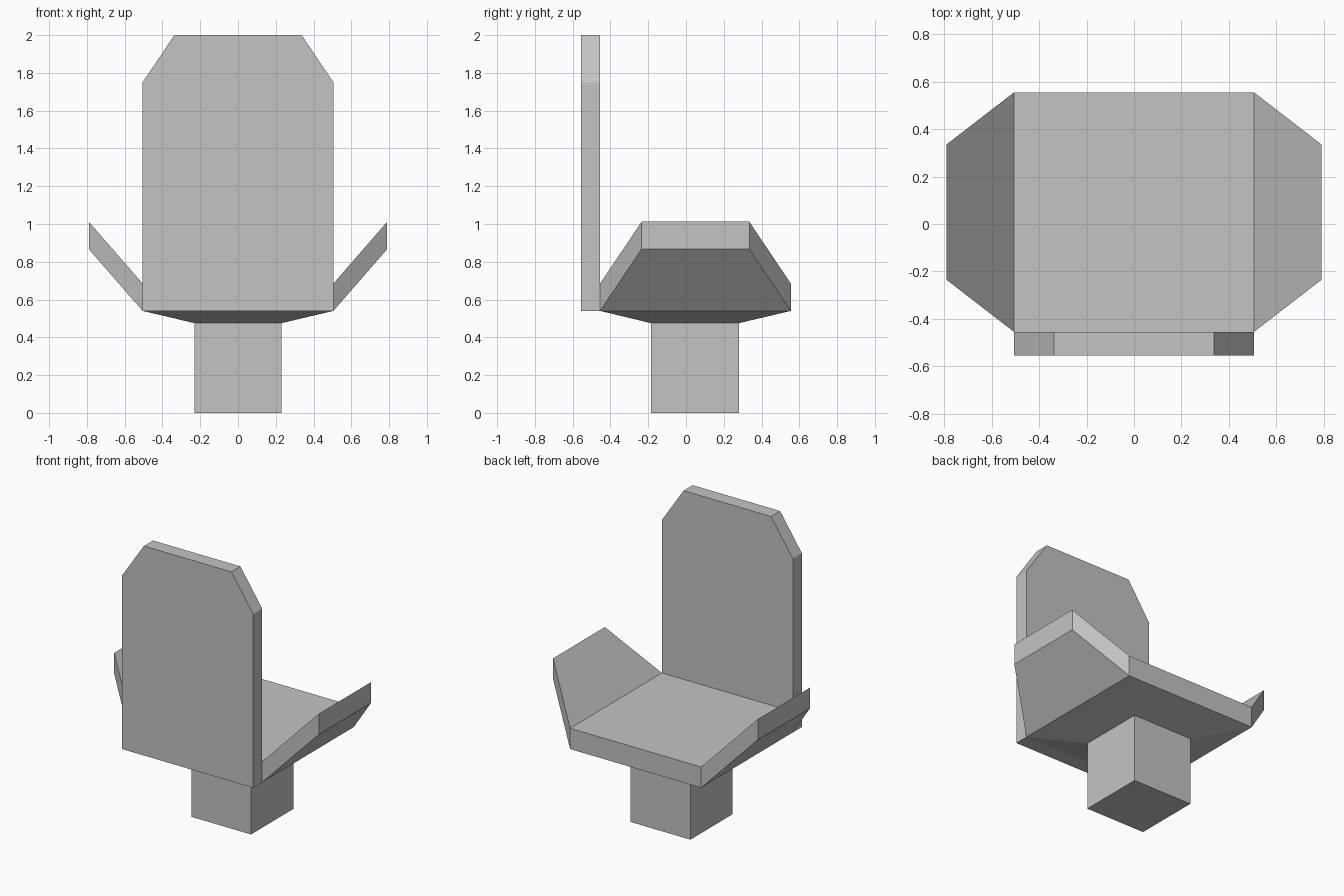
import bpy
import bmesh

cube = bpy.data.objects.get("Cube")
if cube:
    bpy.data.objects.remove(cube)

grey = bpy.data.materials.new("light_grey")
grey.use_nodes = True
colour = (0.55, 0.55, 0.55, 1)
grey.diffuse_color = colour
grey.node_tree.nodes["Principled BSDF"].inputs["Base Color"].default_value = colour

HALF = 0.505                  # half width of seat and back
SEAT_Y = (-0.455, 0.555)
SEAT_Z = (0.54, 0.685)


def loft(name, *rings):
    """Flat-faced solid joining rings of equal point count, capped at both ends."""
    bm = bmesh.new()
    loops = [[bm.verts.new(p) for p in ring] for ring in rings]
    n = len(loops[0])
    bm.faces.new(loops[0])
    bm.faces.new(loops[-1])
    for a, b in zip(loops, loops[1:]):
        for i in range(n):
            j = (i + 1) % n
            bm.faces.new((a[i], a[j], b[j], b[i]))
    bmesh.ops.recalc_face_normals(bm, faces=bm.faces[:])
    mesh = bpy.data.meshes.new(name)
    bm.to_mesh(mesh)
    bm.free()
    mesh.materials.append(grey)
    obj = bpy.data.objects.new(name, mesh)
    bpy.context.collection.objects.link(obj)
    return obj


def flat_ring(half, ys, z):
    return [(-half, ys[0], z), (half, ys[0], z), (half, ys[1], z), (-half, ys[1], z)]


def side_ring(x, ys, zs):
    return [(x, ys[0], zs[0]), (x, ys[1], zs[0]), (x, ys[1], zs[1]), (x, ys[0], zs[1])]


# Pedestal
POST, POST_Y, POST_TOP = 0.23, (-0.185, 0.28), 0.475
loft("pedestal", flat_ring(POST, POST_Y, 0), flat_ring(POST, POST_Y, POST_TOP))

# Seat slab with tapered underside
loft("seat",
     flat_ring(POST, POST_Y, POST_TOP),
     flat_ring(HALF, SEAT_Y, SEAT_Z[0]),
     flat_ring(HALF, SEAT_Y, SEAT_Z[1]))

# Flared, tapering armrests
for name, s in (("left_armrest", 1), ("right_armrest", -1)):
    loft(name,
         side_ring(s * HALF, SEAT_Y, SEAT_Z),
         side_ring(s * 0.79, (-0.235, 0.335), (0.867, 1.012)))

# Backrest with clipped top corners
outline = [(HALF, SEAT_Z[0]), (HALF, 1.75), (0.337, 2.0)]
outline += [(-x, z) for x, z in reversed(outline)]
loft("backrest", *[[(x, y, z) for x, z in outline] for y in (-0.555, SEAT_Y[0])])
